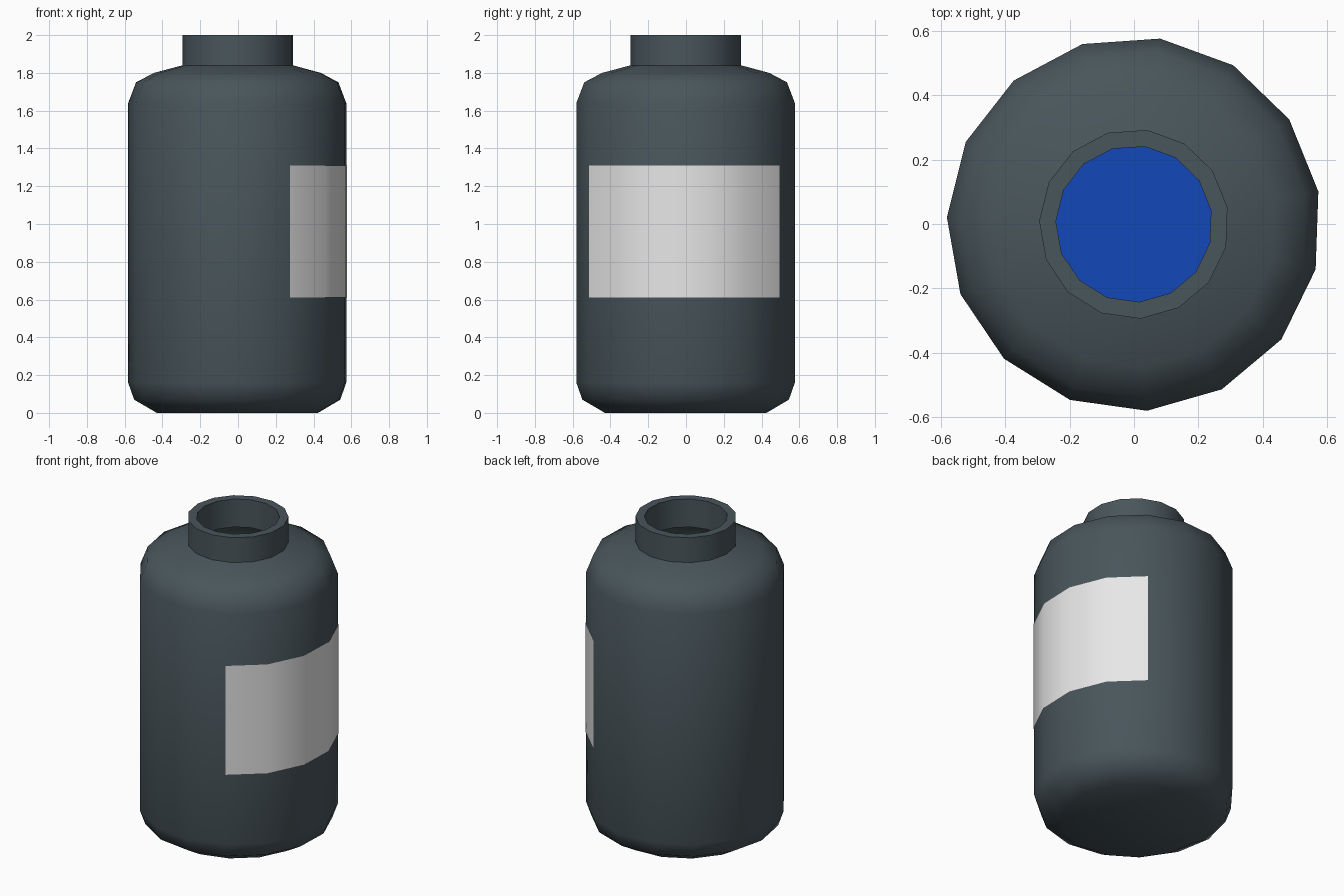
import bpy, bmesh, math

cube = bpy.data.objects.get("Cube")
if cube:
    bpy.data.objects.remove(cube, do_unlink=True)

SIDES = 15
STEP = math.tau / SIDES
OFFSET = math.radians(10)


def material(name, rgb):
    mat = bpy.data.materials.new(name)
    mat.use_nodes = True
    mat.diffuse_color = (*rgb, 1)
    mat.node_tree.nodes["Principled BSDF"].inputs["Base Color"].default_value = (*rgb, 1)
    return mat


def lathe(name, profile, mat, first=0, count=SIDES, cap_start=False, cap_end=False):
    """Sweep (radius, height) points round z; a full turn closes on itself."""
    bm = bmesh.new()
    closed = count == SIDES
    columns = []
    for i in range(first, first + count + (0 if closed else 1)):
        a = OFFSET + i * STEP
        columns.append([bm.verts.new((r * math.cos(a), r * math.sin(a), z)) for r, z in profile])
    for i in range(count):
        a, b = columns[i], columns[(i + 1) % len(columns)]
        for j in range(len(profile) - 1):
            bm.faces.new((a[j], b[j], b[j + 1], a[j + 1]))
    if cap_start:
        bm.faces.new([c[0] for c in reversed(columns)])
    if cap_end:
        bm.faces.new([c[-1] for c in columns])
    mesh = bpy.data.meshes.new(name)
    bm.to_mesh(mesh)
    bm.free()
    mesh.materials.append(mat)
    obj = bpy.data.objects.new(name, mesh)
    bpy.context.collection.objects.link(obj)
    bpy.ops.object.select_all(action="DESELECT")
    obj.select_set(True)
    bpy.context.view_layer.objects.active = obj
    bpy.ops.object.shade_smooth_by_angle(angle=math.radians(50))
    return obj


slate = material("dark slate", (0.066, 0.092, 0.105))
paper = material("white paper", (0.8, 0.8, 0.8))
blue = material("blue liquid", (0.006, 0.065, 0.48))

# Bottle: outer wall, neck, rim, then back down the inside
outer = [(0.43, 0), (0.55, 0.07), (0.582, 0.16), (0.582, 1.64),
         (0.54, 1.75), (0.445, 1.80), (0.295, 1.84), (0.295, 2.0)]
inner = [(0.243, 2.0), (0.243, 1.82), (0.42, 1.76), (0.49, 1.72),
         (0.532, 1.63), (0.532, 0.17), (0.5, 0.1), (0.41, 0.05)]
lathe("bottle", outer + inner, slate, cap_start=True, cap_end=True)

# Liquid filling the lower part of the bottle
lathe("liquid", [(0.4, 0.055), (0.49, 0.105), (0.525, 0.18), (0.525, 1.1)], blue,
      cap_start=True, cap_end=True)

# Label wrapped round five panels of the +x side
lathe("label", [(0.586, 0.61), (0.586, 1.31)], paper, first=-3, count=5)
